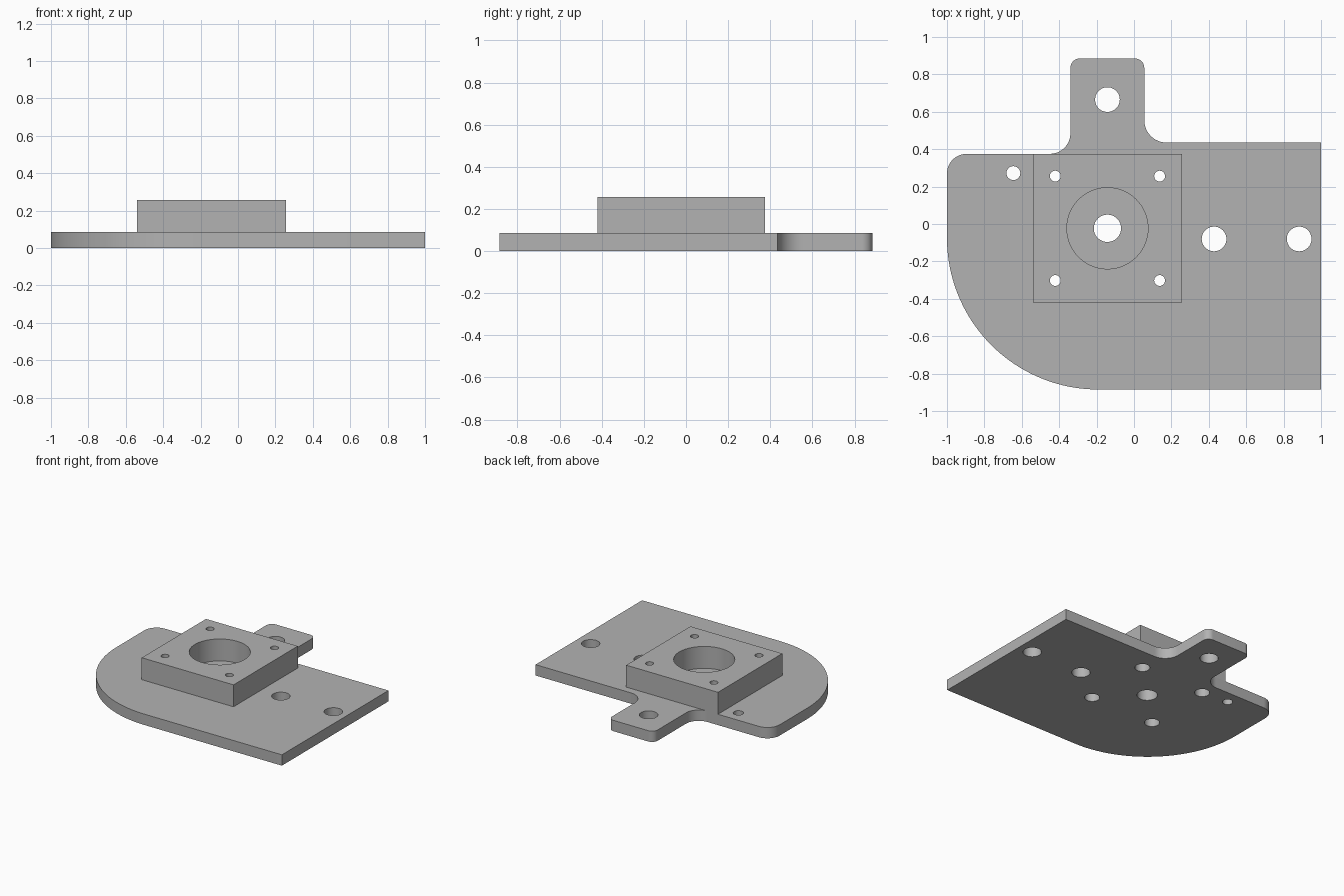
import bpy, bmesh, math
from mathutils import Vector

cube = bpy.data.objects.get("Cube")
if cube:
    bpy.data.objects.remove(cube, do_unlink=True)

grey = bpy.data.materials.new("machined grey")
grey.use_nodes = True
colour = (0.45, 0.45, 0.45, 1)
grey.diffuse_color = colour
grey.node_tree.nodes["Principled BSDF"].inputs["Base Color"].default_value = colour


def circle(x, y, r, n=48):
    return [(x + r * math.cos(math.tau * i / n), y + r * math.sin(math.tau * i / n))
            for i in range(n)]


def rounded(corners):
    """Outline from right-angled corners given as (x, y, radius)."""
    points = []
    for i, (x, y, r) in enumerate(corners):
        p = Vector((x, y))
        if r == 0:
            points.append(p)
            continue
        a = (Vector(corners[i - 1][:2]) - p).normalized()
        b = (Vector(corners[(i + 1) % len(corners)][:2]) - p).normalized()
        centre = p + (a + b) * r
        steps = 40 if r > 0.5 else 12
        for k in range(steps + 1):
            t = math.pi / 2 * k / steps
            points.append(centre - b * r * math.cos(t) - a * r * math.sin(t))
    return points


def slab(name, loops, z0, z1):
    """Extruded flat part: first loop is the outline, the others are holes."""
    curve = bpy.data.curves.new(name + " profile", 'CURVE')
    curve.dimensions = '2D'
    curve.fill_mode = 'BOTH'
    curve.extrude = (z1 - z0) / 2
    for loop in loops:
        spline = curve.splines.new('POLY')
        spline.points.add(len(loop) - 1)
        for point, (x, y) in zip(spline.points, loop):
            point.co = (x, y, 0, 1)
        spline.use_cyclic_u = True
    temp = bpy.data.objects.new(name + " profile", curve)
    bpy.context.collection.objects.link(temp)
    graph = bpy.context.evaluated_depsgraph_get()
    mesh = bpy.data.meshes.new_from_object(temp.evaluated_get(graph))
    bpy.data.objects.remove(temp, do_unlink=True)

    # weld walls to caps
    bm = bmesh.new()
    bm.from_mesh(mesh)
    bmesh.ops.remove_doubles(bm, verts=bm.verts, dist=0.0005)
    bmesh.ops.translate(bm, verts=bm.verts, vec=(0, 0, (z0 + z1) / 2))
    bmesh.ops.recalc_face_normals(bm, faces=bm.faces)
    bm.to_mesh(mesh)
    bm.free()
    mesh.materials.clear()
    mesh.materials.append(grey)
    obj = bpy.data.objects.new(name, mesh)
    bpy.context.collection.objects.link(obj)
    bpy.ops.object.select_all(action='DESELECT')
    obj.select_set(True)
    bpy.context.view_layer.objects.active = obj
    bpy.ops.object.shade_smooth_by_angle(angle=math.radians(30))
    return obj


# shared hole centres
cx, cy, pitch = -0.142, -0.023, 0.279
screws = [(cx + sx * pitch, cy + sy * pitch) for sx in (-1, 1) for sy in (-1, 1)]

# base plate with rear tab, large rounded corner and wide screw-head holes
outline = rounded([
    (1, -0.885, 0), (1, 0.435, 0),
    (0.055, 0.435, 0.12), (0.055, 0.885, 0.05),
    (-0.34, 0.885, 0.05), (-0.34, 0.375, 0.11),
    (-1, 0.375, 0.105), (-1, -0.885, 0.81),
])
plate_holes = [
    circle(cx, cy, 0.073), circle(cx, 0.665, 0.066),
    circle(0.428, -0.08, 0.066), circle(0.883, -0.08, 0.066),
    circle(-0.645, 0.272, 0.037),
]
plate_holes += [circle(x, y, 0.054) for x, y in screws]
slab("base_plate", [outline] + plate_holes, 0, 0.085)

# raised square block with a wide bore and narrow screw holes
half = 0.398
square = [(cx - half, cy - half), (cx + half, cy - half),
          (cx + half, cy + half), (cx - half, cy + half)]
block_holes = [circle(cx, cy, 0.217, 64)]
block_holes += [circle(x, y, 0.029, 32) for x, y in screws]
slab("bearing_block", [square] + block_holes, 0.085, 0.257)
